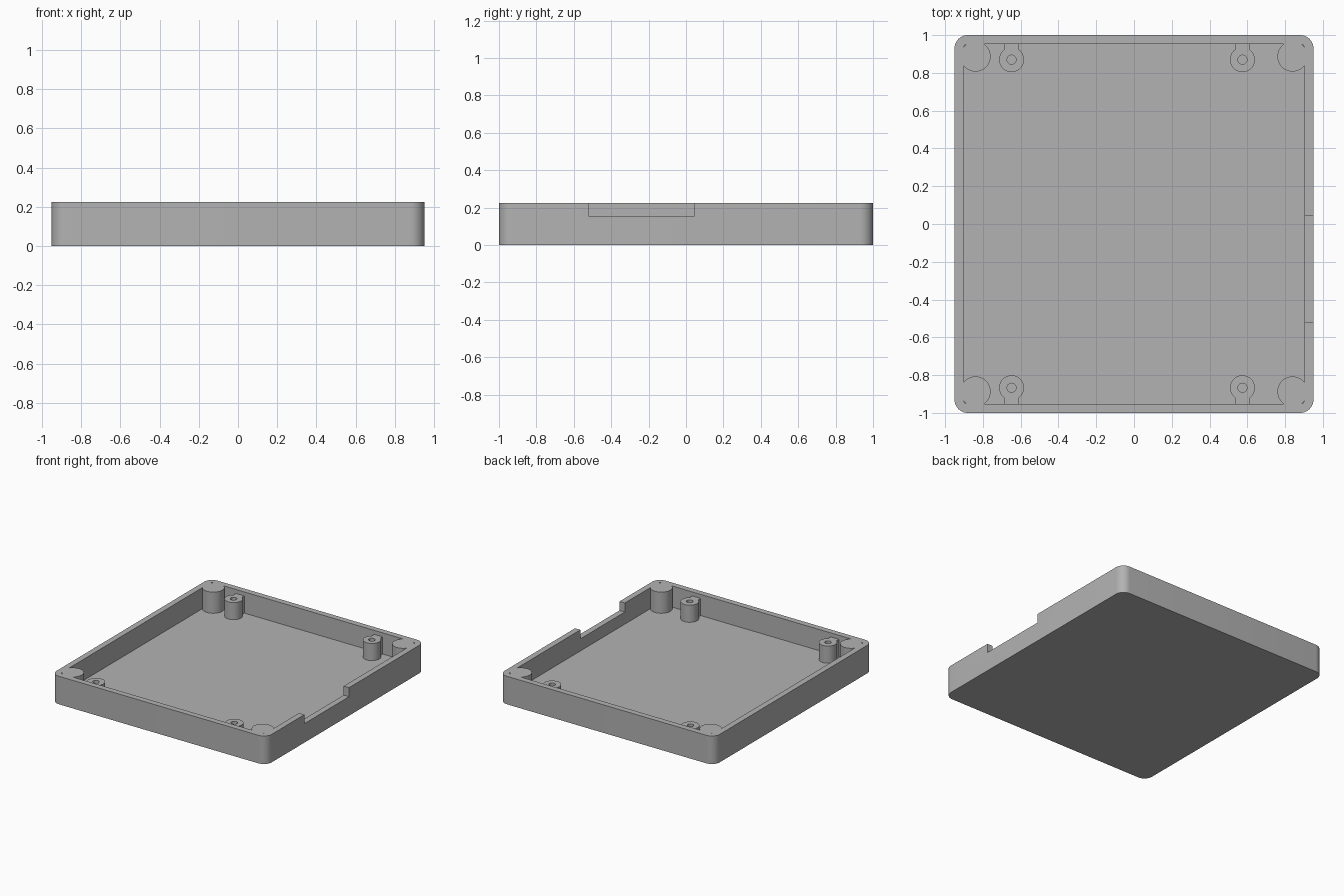
import bpy, bmesh
from math import pi, sin, cos, asin

if "Cube" in bpy.data.objects:
    bpy.data.objects.remove(bpy.data.objects["Cube"], do_unlink=True)

HALF_X, HALF_Y, HEIGHT = 0.95, 1.0, 0.224
WALL, FLOOR = 0.047, 0.055
ABOVE = 0.4

grey = bpy.data.materials.new("matte grey")
grey.use_nodes = True
colour = (0.45, 0.45, 0.45, 1)
grey.diffuse_color = colour
grey.node_tree.nodes["Principled BSDF"].inputs["Base Color"].default_value = colour


def arc(cx, cy, r, start, end, steps):
    """Points on an arc, counter-clockwise."""
    angles = [start + (end - start) * i / steps for i in range(steps + 1)]
    return [(cx + r * cos(a), cy + r * sin(a)) for a in angles]


def rounded_rect(hx, hy, r):
    points = []
    for i, (sx, sy) in enumerate([(1, 1), (-1, 1), (-1, -1), (1, -1)]):
        points += arc(sx * (hx - r), sy * (hy - r), r, i * pi / 2, (i + 1) * pi / 2, 10)
    return points


def circle(cx, cy, r):
    return arc(cx, cy, r, 0, 2 * pi, 40)[:-1]


def prism(name, outline, bottom, top):
    """Extrude a closed outline between two heights."""
    bm = bmesh.new()
    face = bm.faces.new([bm.verts.new((x, y, bottom)) for x, y in outline])
    result = bmesh.ops.extrude_face_region(bm, geom=[face])
    raised = [v for v in result["geom"] if isinstance(v, bmesh.types.BMVert)]
    bmesh.ops.translate(bm, verts=raised, vec=(0, 0, top - bottom))
    bmesh.ops.recalc_face_normals(bm, faces=bm.faces)
    mesh = bpy.data.meshes.new(name)
    bm.to_mesh(mesh)
    bm.free()
    obj = bpy.data.objects.new(name, mesh)
    bpy.context.collection.objects.link(obj)
    mesh.materials.append(grey)
    return obj


def cut(target, cutter):
    """Subtract the cutter, then discard it."""
    mod = target.modifiers.new("cut", "BOOLEAN")
    mod.operation, mod.solver, mod.object = "DIFFERENCE", "EXACT", cutter
    bpy.context.view_layer.objects.active = target
    bpy.ops.object.modifier_apply(modifier=mod.name)
    bpy.data.objects.remove(cutter, do_unlink=True)


# Tray body and the hollow inside it
tray = prism("tray", rounded_rect(HALF_X, HALF_Y, 0.07), 0, HEIGHT)
hollow = prism("hollow", rounded_rect(HALF_X - WALL, HALF_Y - WALL, 0.023), FLOOR, ABOVE)
hollow.hide_render = True

# Full-height corner posts, left standing in the hollow
for sx in (-1, 1):
    for sy in (-1, 1):
        cut(hollow, prism("corner_post", circle(sx * 0.839, sy * 0.887, 0.08), 0, 0.5))

# Lower screw standoffs, each joined to the wall by a neck
STANDOFFS = [(x, y) for x in (-0.648, 0.574) for y in (-0.867, 0.87)]
R, NECK = 0.066, 0.037
gap = asin(NECK / R)
for x, y in STANDOFFS:
    s = 1 if y > 0 else -1
    keyhole = arc(0, 0, R, pi / 2 + gap, 2.5 * pi - gap, 36) + [(NECK, 0.11), (-NECK, 0.11)]
    outline = [(x + s * px, y + s * py) for px, py in keyhole]
    cut(hollow, prism("standoff", outline, 0, 0.192))

cut(tray, hollow)

# Screw holes in the standoffs
for x, y in STANDOFFS:
    cut(tray, prism("screw_hole", circle(x, y, 0.024), FLOOR + 0.005, ABOVE))

# Notch in the left wall
notch = [(0.88, -0.518), (1.1, -0.518), (1.1, 0.044), (0.88, 0.044)]
cut(tray, prism("notch", notch, 0.152, ABOVE))

# Smooth rounded sides with sharp rims
bpy.ops.object.select_all(action="DESELECT")
tray.select_set(True)
bpy.context.view_layer.objects.active = tray
bpy.ops.object.shade_smooth_by_angle(angle=pi / 6)
